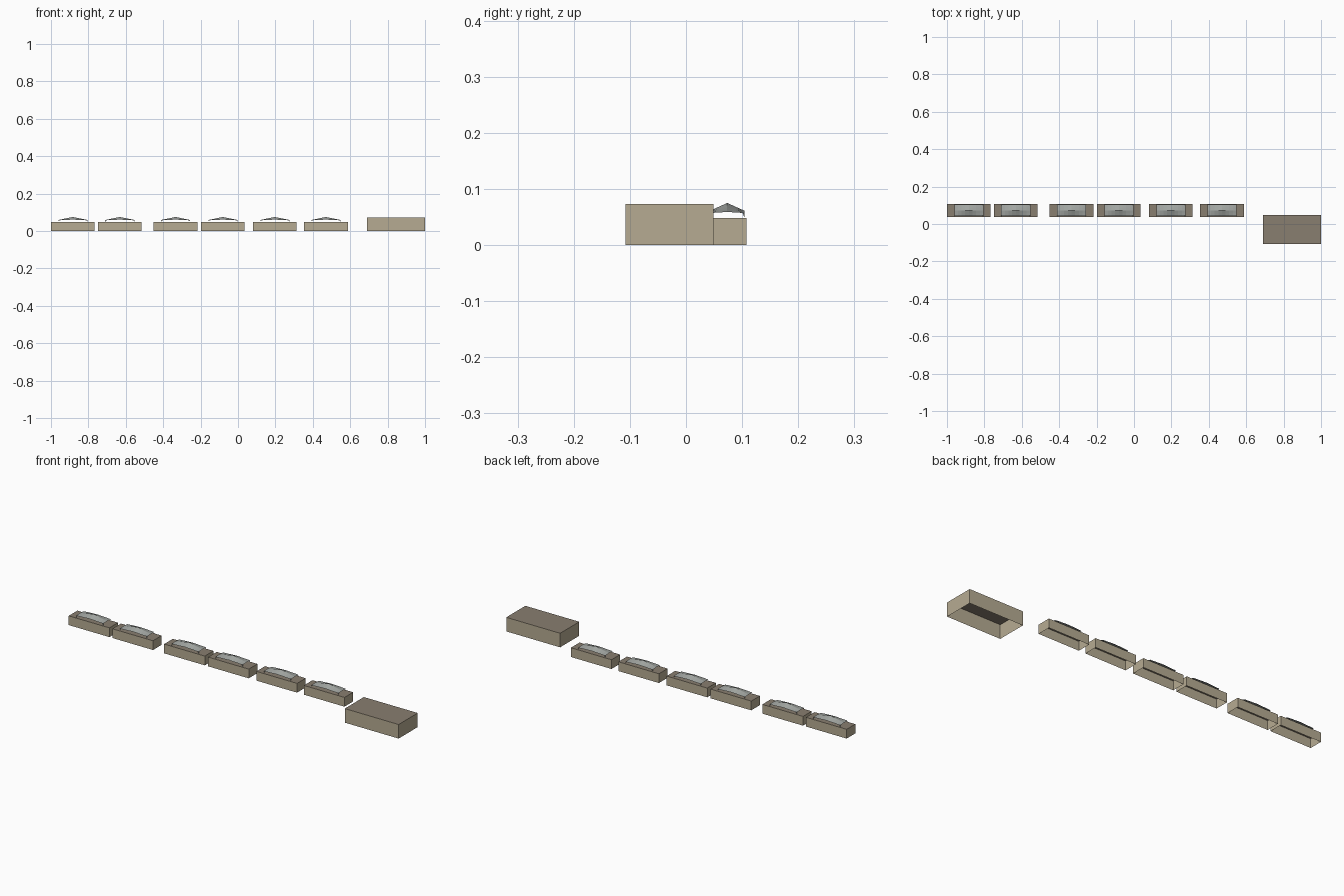
import bpy, bmesh

if "Cube" in bpy.data.objects:
    bpy.data.objects.remove(bpy.data.objects["Cube"])


def material(name, color):
    m = bpy.data.materials.new(name)
    m.diffuse_color = (*color, 1)
    m.use_nodes = True
    m.node_tree.nodes["Principled BSDF"].inputs["Base Color"].default_value = m.diffuse_color
    return m


wall_mat = material("tan_wall", (0.47, 0.41, 0.29))
roof_mat = material("brown_roof", (0.25, 0.21, 0.16))
canopy_mat = material("grey_canopy", (0.36, 0.38, 0.36))


def finish(bm, name, mats):
    me = bpy.data.meshes.new(name)
    bm.to_mesh(me)
    bm.free()
    for m in mats:
        me.materials.append(m)
    ob = bpy.data.objects.new(name, me)
    bpy.context.collection.objects.link(ob)
    return ob


# Open-bottomed building block with a flat roof
def block(name, cx, cy, w, d, h):
    bm = bmesh.new()
    bmesh.ops.create_cube(bm, size=1)
    for v in bm.verts:
        v.co = (cx + v.co.x * w, cy + v.co.y * d, (v.co.z + 0.5) * h)
    bm.normal_update()
    bottom = [f for f in bm.faces if f.normal.z < -0.5]
    bmesh.ops.delete(bm, geom=bottom, context='FACES_ONLY')
    for f in bm.faces:
        f.material_index = 1 if f.normal.z > 0.5 else 0
    return finish(bm, name, [wall_mat, roof_mat])


# Peaked fabric canopy with arched edges, touching the roof at its four corners
def canopy(name, cx, cy, hx, hy):
    us = (-1, -0.95, -0.75, -0.5, -0.25, 0, 0.25, 0.5, 0.75, 0.95, 1)
    vs = (-1, -0.88, -0.5, 0, 0.5, 0.88, 1)
    bm = bmesh.new()
    rows = []
    for u in us:
        row = []
        for v in vs:
            a, b = 1 - abs(u), 1 - abs(v)
            z = 0.057 + 0.004 * a + 0.012 * a * b + 0.002 * b
            if a == 0 and b == 0:
                z = 0.048
            row.append(bm.verts.new((cx + u * hx, cy + v * hy, z)))
        rows.append(row)
    for r, s in zip(rows, rows[1:]):
        for j in range(len(vs) - 1):
            bm.faces.new((r[j], s[j], s[j + 1], r[j + 1]))
    return finish(bm, name, [canopy_mat])


# Row of six small buildings, each with a canopy
for i, x in enumerate((-0.883, -0.632, -0.334, -0.081, 0.197, 0.470), 1):
    block(f"small_building_{i}", x, 0.0725, 0.234, 0.071, 0.048)
    canopy(f"canopy_{i}", x, 0.0735, 0.078, 0.031)

# Larger plain building at the right end
block("large_building", 0.845, -0.0295, 0.31, 0.157, 0.073)
